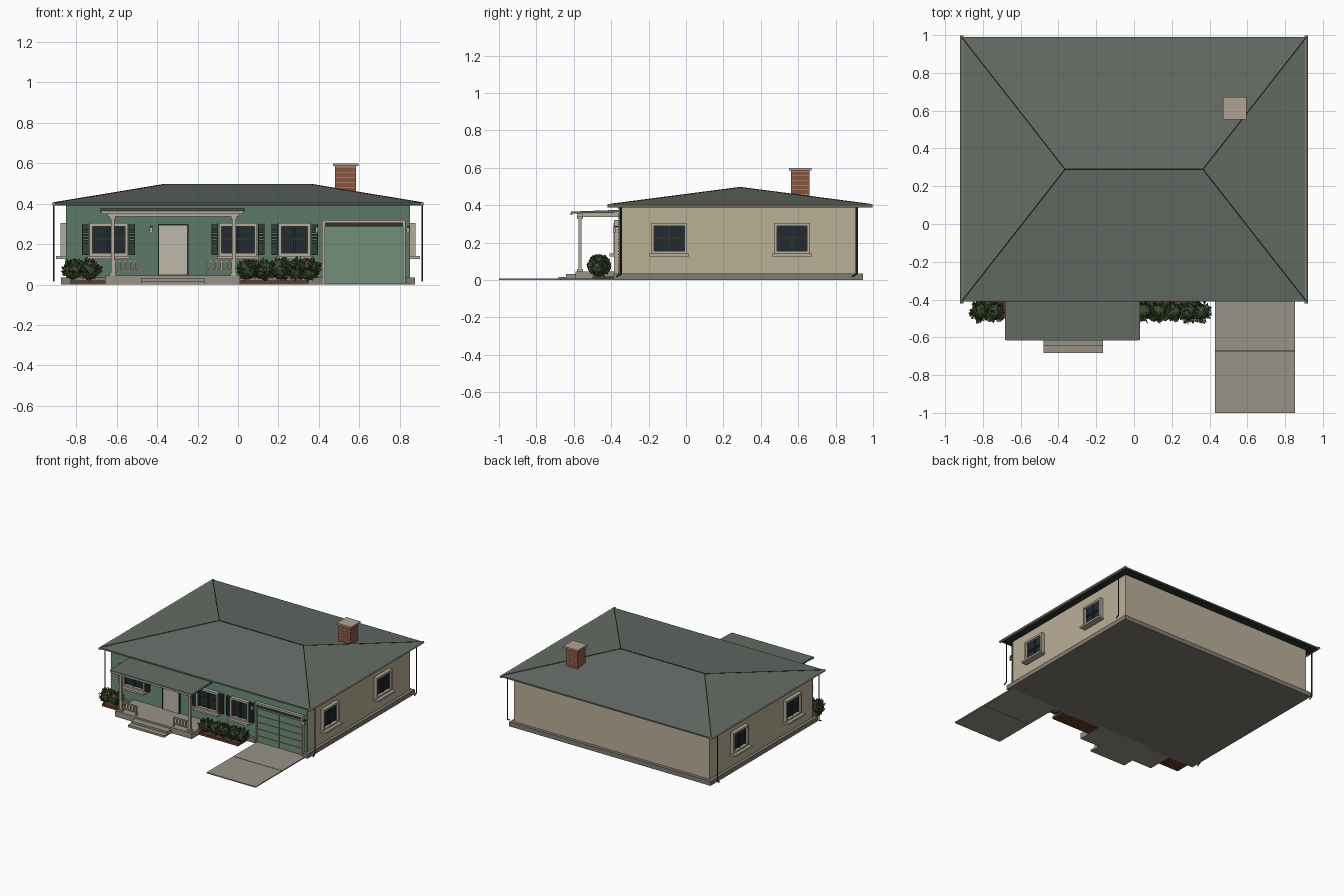
import bpy, bmesh, math, random
from mathutils import Matrix, Vector

if "Cube" in bpy.data.objects:
    bpy.data.objects.remove(bpy.data.objects["Cube"])

random.seed(4)
MATS = {}


def mat(name, r, g, b):
    m = bpy.data.materials.new(name)
    m.diffuse_color = tuple((c / 255) ** 2.2 for c in (r, g, b)) + (1,)
    m.use_nodes = True
    m.node_tree.nodes["Principled BSDF"].inputs["Base Color"].default_value = m.diffuse_color
    MATS[name] = m


for args in [("roof", 100, 108, 101), ("line", 58, 60, 56), ("beige", 186, 174, 150),
             ("trim", 178, 170, 154), ("green", 84, 110, 95), ("shutter", 48, 62, 54),
             ("garage", 112, 142, 120), ("glass", 38, 46, 52), ("stone", 128, 122, 112),
             ("concrete", 150, 145, 133), ("brick", 138, 84, 62), ("mortar", 176, 160, 145),
             ("bed", 95, 62, 45), ("leaf", 92, 108, 66), ("leaf_dark", 62, 78, 48),
             ("dark", 50, 52, 52), ("door", 190, 182, 168)]:
    mat(*args)


def finish(name, bm, material, xf=None):
    if xf:
        bm.transform(xf)
    bmesh.ops.recalc_face_normals(bm, faces=bm.faces)
    me = bpy.data.meshes.new(name)
    bm.to_mesh(me)
    bm.free()
    me.materials.append(MATS[material])
    ob = bpy.data.objects.new(name, me)
    bpy.context.collection.objects.link(ob)
    return ob


def boxes(name, material, items, xf=None):
    """Each item: x0, x1, y0, y1, z0, z1."""
    bm = bmesh.new()
    for x0, x1, y0, y1, z0, z1 in items:
        m = Matrix.Translation(((x0 + x1) / 2, (y0 + y1) / 2, (z0 + z1) / 2))
        m = m @ Matrix.Diagonal((x1 - x0, y1 - y0, z1 - z0, 1))
        bmesh.ops.create_cube(bm, size=1, matrix=m)
    return finish(name, bm, material, xf)


def extrude_x(name, material, profile, x0, x1):
    """Extrude a closed (y, z) profile along x."""
    bm = bmesh.new()
    f = bm.faces.new([bm.verts.new((x0, y, z)) for y, z in profile])
    r = bmesh.ops.extrude_face_region(bm, geom=[f])
    bmesh.ops.translate(bm, vec=(x1 - x0, 0, 0),
                        verts=[v for v in r["geom"] if isinstance(v, bmesh.types.BMVert)])
    return finish(name, bm, material)


def rod(name, material, a, b, radius, sides=8):
    a, b = Vector(a), Vector(b)
    d = b - a
    bm = bmesh.new()
    m = Matrix.Translation((a + b) / 2) @ d.to_track_quat('Z', 'Y').to_matrix().to_4x4()
    bmesh.ops.create_cone(bm, cap_ends=True, segments=sides, radius1=radius,
                          radius2=radius, depth=d.length, matrix=m)
    return finish(name, bm, material)


# foundation, with a gap for the garage door
boxes("foundation", "stone", [(-.875, .875, -.355, .945, 0, .035),
                              (-.875, .42, -.388, -.355, 0, .035),
                              (.835, .875, -.388, -.355, 0, .035)])

# walls and clapboard front
boxes("walls", "beige", [(-.85, .85, -.35, .92, .03, .398)])
n = 22
step = (.395 - .035) / n
prof = [(-.349, .035)]
for i in range(n):
    z = .035 + i * step
    prof += [(-.364, z), (-.357, z + step)]
prof.append((-.349, .395))
extrude_x("front_siding", "green", prof, -.852, .852)

# hip roof with flat soffit
X, Y0, Y1, YR, XR = .913, -.41, .99, .29, .365
ring = [(-X, Y0), (X, Y0), (X, Y1), (-X, Y1)]
bm = bmesh.new()
lo = [bm.verts.new((x, y, .393)) for x, y in ring]
hi = [bm.verts.new((x, y, .404)) for x, y in ring]
r0, r1 = bm.verts.new((-XR, YR, .495)), bm.verts.new((XR, YR, .495))
bm.faces.new(lo)
for i in range(4):
    j = (i + 1) % 4
    bm.faces.new((lo[i], lo[j], hi[j], hi[i]))
for f in ((hi[0], hi[1], r1, r0), (hi[1], hi[2], r1), (hi[2], hi[3], r0, r1), (hi[3], hi[0], r0)):
    bm.faces.new(f)
finish("hip_roof", bm, "roof")
boxes("soffit", "dark", [(-.905, .905, -.402, .982, .390, .394)])
rod("ridge_cap", "line", (-XR, YR, .494), (XR, YR, .494), .004, 6)
for s in (-1, 1):
    for y in (Y0, Y1):
        rod("hip_cap", "line", (s * XR, YR, .494), (s * X, y, .403), .004, 6)

# side gutters and downspouts
for s in (-1, 1):
    rod("gutter", "trim", (s * .912, -.42, .398), (s * .912, .998, .398), .009)
    for y in (-.348, .912):
        rod("downspout", "dark", (s * .912, y, .395), (s * .912, y, .03), .0045)
        rod("downspout_foot", "dark", (s * .912, y, .032), (s * .912, y - .025, .018), .0045)

# brick chimney with mortar courses
boxes("chimney", "brick", [(.48, .583, .562, .66, .40, .588)])
boxes("chimney_mortar", "mortar", [(.479, .584, .561, .661, .43 + k * .025, .433 + k * .025)
                                   for k in range(7)])
boxes("chimney_cap", "mortar", [(.47, .596, .552, .672, .586, .6)])


# windows: local x along the wall, -y outwards
def window(xf, w, shutters):
    h, z0, z1 = w / 2, .147, .302
    t = .014
    boxes("window_glass", "glass", [(-h + t, h - t, -.006, .004, z0, z1)], xf)
    boxes("window_frame", "trim", [(-h, -h + t, -.028, 0, z0, z1), (h - t, h, -.028, 0, z0, z1),
                                   (-h, h, -.028, 0, z1 - t, z1 + .002),
                                   (-h, h, -.028, 0, z0 - .005, z0 + .008)], xf)
    s, a = .005, h - t
    zm = (z0 + z1) / 2
    boxes("window_sash", "dark", [(-a, a, -.013, 0, zm - s, zm + s), (-s, s, -.014, 0, z0, z1),
                                  (-a, -a + s, -.013, 0, z0, z1), (a - s, a, -.013, 0, z0, z1)], xf)
    boxes("window_sill", "trim", [(-h - .01, h + .01, -.05, 0, z0 - .02, z0 - .006)], xf)
    if shutters:
        for q in (-1, 1):
            c = q * (h + .02)
            items = [(c - .016, c - .012, -.022, 0, z0, z1), (c + .012, c + .016, -.022, 0, z0, z1)]
            items += [(c - .013, c + .013, -.018, 0, z0 + k * .0155, z0 + k * .0155 + .011)
                      for k in range(10)]
            boxes("shutter", "shutter", items, xf)


for x, w in ((-.64, .19), (0, .19), (.28, .158)):
    window(Matrix.Translation((x, -.36, 0)), w, True)
for s in (-1, 1):
    for y in (-.09, .567):
        window(Matrix.Translation((s * .85, y, 0)) @ Matrix.Rotation(s * math.pi / 2, 4, 'Z'),
               .19, False)

# front door
boxes("front_door", "door", [(-.39, -.253, -.374, -.35, .047, .293)])
boxes("door_frame", "shutter", [(-.397, -.39, -.378, -.35, .047, .3), (-.253, -.246, -.378, -.35, .047, .3),
                                (-.397, -.246, -.378, -.35, .293, .3)])

# garage door with panels
boxes("garage_door", "garage", [(.43, .816, -.372, -.35, .006, .29)])
boxes("garage_panels", "garage", [(.434 + c * .19, .622 + c * .19, -.377, -.37,
                                   .012 + k * .0535, .06 + k * .0535)
                                  for k in range(5) for c in range(2)])
boxes("garage_header", "dark", [(.43, .816, -.38, -.35, .288, .308)])
boxes("garage_frame", "trim", [(.416, .43, -.385, -.35, 0, .32), (.816, .83, -.385, -.35, 0, .32),
                               (.416, .83, -.385, -.35, .308, .32)])

# wall lamps
for x in (-.43, .39, .842):
    boxes("wall_lamp", "dark", [(x - .006, x + .006, -.385, -.36, .283, .29)])
    boxes("lamp_glass", "trim", [(x - .007, x + .007, -.39, -.376, .255, .283)])

# porch floor, steps, posts, railings and roof
boxes("porch_floor", "concrete", [(-.655, .01, -.59, -.36, 0, .045)])
boxes("porch_steps", "concrete", [(-.48, -.165, -.683, -.585, 0, .016), (-.48, -.165, -.642, -.585, 0, .032)])
for x in (-.62, -.02):
    boxes("porch_post", "trim", [(x - .009, x + .009, -.576, -.558, .04, .34),
                                 (x - .016, x + .016, -.583, -.551, .045, .058),
                                 (x - .015, x + .015, -.582, -.552, .325, .338)])
for x0, x1 in ((-.611, -.485), (-.16, -.029)):
    rails = [(x0, x1, -.573, -.561, .112, .121), (x0, x1, -.572, -.562, .066, .074)]
    rails += [(x0 + (x1 - x0) * k / 5 - .004, x0 + (x1 - x0) * k / 5 + .004, -.571, -.563,
               .045 if k in (0, 5) else .07, .115) for k in range(6)]
    boxes("porch_railing", "trim", rails)
boxes("porch_beam", "trim", [(-.645, .005, -.582, -.552, .337, .356),
                             (-.633, -.61, -.555, -.36, .337, .356), (-.03, -.007, -.555, -.36, .337, .356)])
extrude_x("porch_roof", "roof", [(-.615, .356), (-.36, .36), (-.36, .375), (-.615, .366)], -.682, .032)
boxes("porch_fascia", "trim", [(-.675, .025, -.618, -.606, .348, .362)])

# driveway with joint
boxes("driveway", "concrete", [(.428, .852, -1, -.675, 0, .008), (.428, .852, -.669, -.355, 0, .008)])
boxes("driveway_joint", "dark", [(.428, .852, -.675, -.669, 0, .006)])


# planting beds and leafy shrubs
def shrub(cx, cy, rx, ry, height):
    for material, count in (("leaf", 90), ("leaf_dark", 60)):
        bm = bmesh.new()
        for _ in range(count):
            d = Vector((random.gauss(0, 1), random.gauss(0, 1), random.gauss(0, 1))).normalized()
            d *= random.uniform(.55, .95)
            p = Vector((cx + d.x * rx, cy + d.y * ry, .018 + height / 2 + d.z * height / 2))
            out = (d + Vector((random.uniform(-.6, .6), random.uniform(-.6, .6), .6))).normalized()
            side = out.cross(Vector((random.random(), random.random(), random.random()))).normalized()
            ln, wd = random.uniform(.022, .034), random.uniform(.008, .012)
            a, b = p - out * ln * .5, p + out * ln * .5
            bend = out.cross(side) * .004
            v = [bm.verts.new(q) for q in (a, p + side * wd + bend, b, p - side * wd + bend)]
            bm.faces.new((v[0], v[1], v[2]))
            bm.faces.new((v[0], v[2], v[3]))
        finish("shrub_" + material, bm, material)
    bm = bmesh.new()
    bmesh.ops.create_icosphere(bm, subdivisions=2, radius=1, matrix=Matrix.Translation(
        (cx, cy, .015 + height / 2)) @ Matrix.Diagonal((rx * .72, ry * .72, height * .42, 1)))
    finish("shrub_core", bm, "leaf_dark")


boxes("planting_beds", "bed", [(-.83, -.66, -.5, -.38, 0, .02), (.01, .35, -.5, -.38, 0, .02)])
for x in (-.815, -.735, .05, .13, .21, .29, .355):
    shrub(x, -.465, .058, .062, random.uniform(.108, .122))
